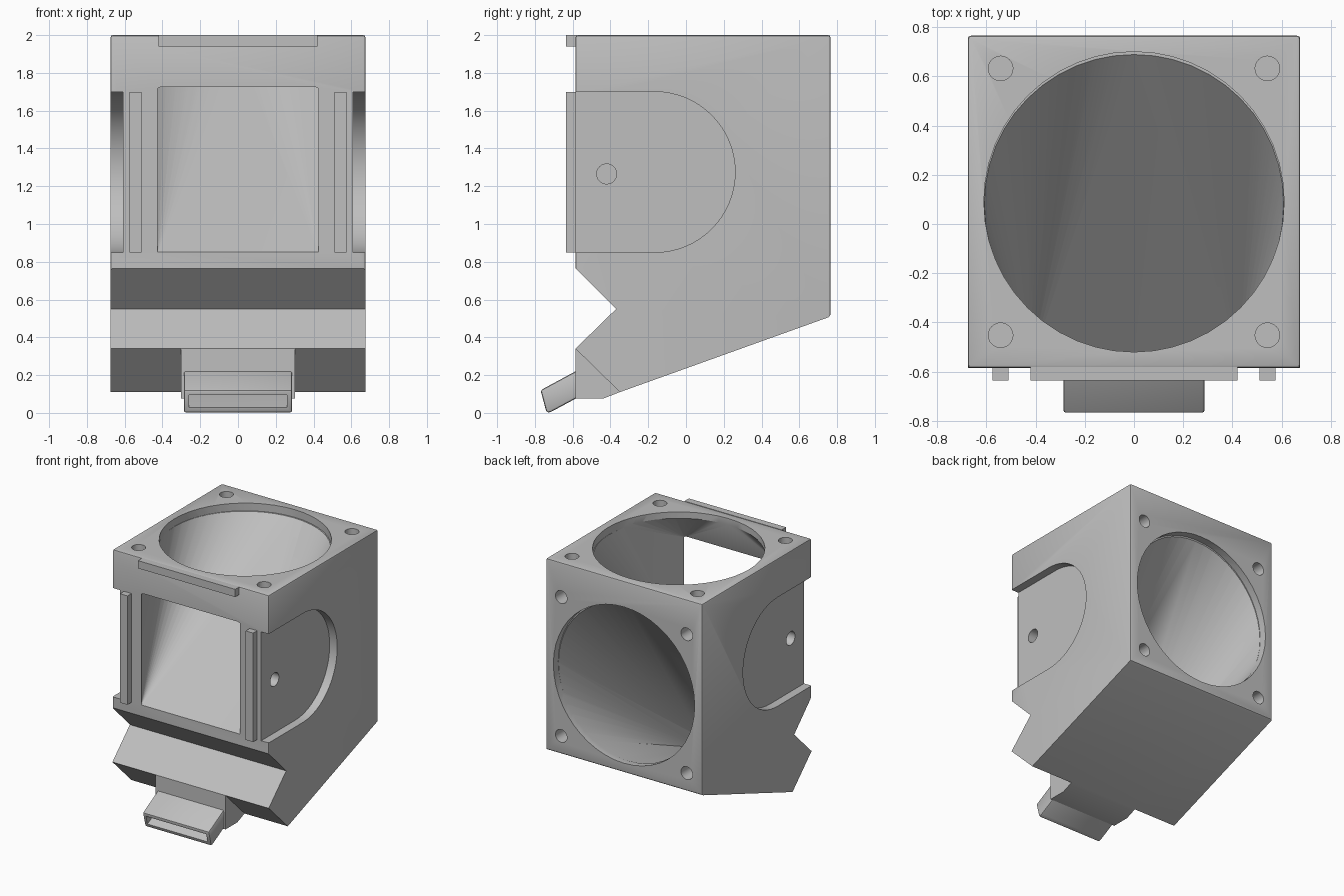
import bpy, bmesh, math
from mathutils import Vector

cube = bpy.data.objects.get("Cube")
if cube:
    bpy.data.objects.remove(cube, do_unlink=True)

grey = bpy.data.materials.new("light grey plastic")
grey.use_nodes = True
colour = (0.52, 0.52, 0.52, 1)
grey.diffuse_color = colour
grey.node_tree.nodes["Principled BSDF"].inputs["Base Color"].default_value = colour


def finish(name, bm):
    bmesh.ops.recalc_face_normals(bm, faces=bm.faces)
    mesh = bpy.data.meshes.new(name)
    bm.to_mesh(mesh)
    bm.free()
    mesh.materials.append(grey)
    ob = bpy.data.objects.new(name, mesh)
    bpy.context.collection.objects.link(ob)
    return ob


def prism(name, profile, x0, x1, bevel=0, rule=None):
    """Extrude a (y, z) profile along x, optionally rounding chosen edges."""
    bm = bmesh.new()
    face = bm.faces.new([bm.verts.new((x0, y, z)) for y, z in profile])
    new = bmesh.ops.extrude_face_region(bm, geom=[face])["geom"]
    bmesh.ops.translate(bm, vec=(x1 - x0, 0, 0),
                        verts=[v for v in new if isinstance(v, bmesh.types.BMVert)])
    if bevel:
        edges = [e for e in bm.edges if rule((e.verts[0].co + e.verts[1].co) / 2)]
        bmesh.ops.bevel(bm, geom=edges, offset=bevel, segments=2, profile=0.5, affect='EDGES')
    return finish(name, bm)


def box(name, x0, x1, y0, y1, z0, z1):
    return prism(name, [(y0, z0), (y1, z0), (y1, z1), (y0, z1)], x0, x1)


def hull(name, points):
    bm = bmesh.new()
    for p in points:
        bm.verts.new(p)
    bmesh.ops.convex_hull(bm, input=bm.verts)
    return finish(name, bm)


def ring(centre, radius, axis, count=48):
    """Points of a circle lying square to the given axis."""
    pts = []
    for i in range(count):
        a = 2 * math.pi * i / count
        c, s = radius * math.cos(a), radius * math.sin(a)
        offset = {"x": (0, c, s), "y": (c, 0, s), "z": (c, s, 0)}[axis]
        pts.append(Vector(centre) + Vector(offset))
    return pts


def rect(w, y, z0, z1):
    return [(x, y, z) for x in (-w, w) for z in (z0, z1)]


def combine(target, tool, operation):
    tool.hide_render = True
    mod = target.modifiers.new(operation.lower(), 'BOOLEAN')
    mod.operation, mod.solver, mod.object = operation, 'EXACT', tool
    bpy.context.view_layer.objects.active = target
    bpy.ops.object.modifier_apply(modifier=mod.name)
    bpy.data.objects.remove(tool, do_unlink=True)


W, FRONT, BACK = 0.675, -0.585, 0.765

# Main housing with notched front and sloping underside
body = prism("duct_housing",
             [(FRONT, 2), (BACK, 2), (BACK, 0.51), (-0.35, 0.11),
              (FRONT, 0.34), (-0.37, 0.55), (FRONT, 0.765)],
             -W, W, 0.012, lambda m: m.z > 0.8 or m.y > 0.6)

# Nozzle block and angled nozzle tip
combine(body, prism("nozzle_block",
                    [(FRONT, 0.34), (FRONT, 0.075), (-0.44, 0.075), (-0.35, 0.11), (-0.4, 0.4)],
                    -0.302, 0.302), 'UNION')
combine(body, prism("nozzle_tip",
                    [(-0.55, 0.239), (-0.77, 0.12), (-0.738, 0), (-0.715, 0.005), (-0.55, 0.094)],
                    -0.287, 0.287, 0.012, lambda m: m.y < -0.6), 'UNION')

# Upper duct: round top inlet blending into the square front window
top, rear, R = (0, 0.09), 1.19, 0.61
combine(body, hull("top_duct", ring((*top, 1.95), R, "z")
                   + rect(0.425, FRONT - 0.003, 0.85, 1.715)), 'DIFFERENCE')
combine(body, hull("top_inlet", ring((*top, 1.94), R, "z") + ring((*top, 2.05), R, "z")), 'DIFFERENCE')

# Lower duct: round rear inlet narrowing to the nozzle slot
combine(body, hull("rear_duct", ring((0, 0.715, rear), R, "y")
                   + rect(0.26, -0.56, 0.125, 0.205)), 'DIFFERENCE')
combine(body, hull("rear_inlet", ring((0, 0.705, rear), R, "y") + ring((0, 0.8, rear), R, "y")), 'DIFFERENCE')
combine(body, hull("nozzle_slot", rect(0.26, -0.52, 0.145, 0.225)
                   + rect(0.26, -0.82, -0.01, 0.065)), 'DIFFERENCE')

# Screw holes around both inlets
for sx in (-0.542, 0.542):
    for s in (-0.542, 0.542):
        y, z = top[1] + s, rear + s
        combine(body, hull("top_screw", ring((sx, y, 1.8), 0.05, "z", 24)
                           + ring((sx, y, 2.1), 0.05, "z", 24)), 'DIFFERENCE')
        combine(body, hull("rear_screw", ring((sx, 0.565, z), 0.05, "y", 24)
                           + ring((sx, 0.9, z), 0.05, "y", 24)), 'DIFFERENCE')

# Arched side recesses, each with a small pin hole
for side in (-1, 1):
    arch = []
    for x in (0.61 * side, 0.75 * side):
        arch += ring((x, -0.165, 1.275), 0.425, "x", 64)
        arch += [(x, -0.7, 0.85), (x, -0.7, 1.7)]
    combine(body, hull("side_recess", arch), 'DIFFERENCE')
    combine(body, hull("pin_hole", ring((0.52 * side, -0.42, 1.265), 0.053, "x", 24)
                       + ring((0.7 * side, -0.42, 1.265), 0.053, "x", 24)), 'DIFFERENCE')

bpy.ops.object.select_all(action='DESELECT')
body.select_set(True)
bpy.context.view_layer.objects.active = body
bpy.ops.object.shade_smooth_by_angle(angle=math.radians(25))

# Raised lip and rails on the front
box("front_lip", -0.42, 0.42, -0.635, FRONT + 0.004, 1.94, 2)
for name, s in (("left_rail", 1), ("right_rail", -1)):
    box(name, *sorted((0.51 * s, 0.575 * s)), -0.635, FRONT + 0.004, 0.85, 1.7)
